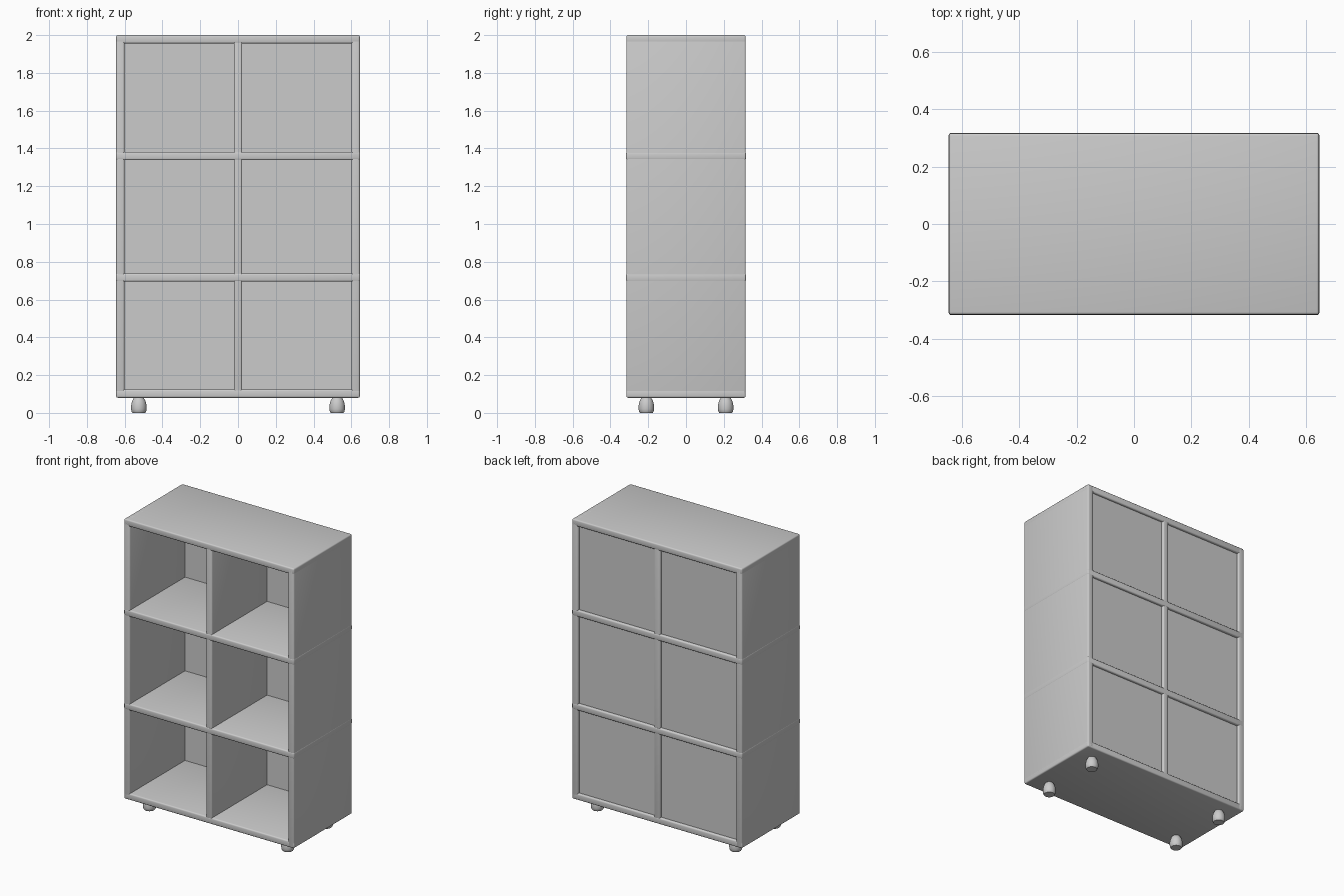
import bpy, bmesh, math

if "Cube" in bpy.data.objects:
    bpy.data.objects.remove(bpy.data.objects["Cube"])

W, D, T = 0.645, 0.316, 0.044   # half width, half depth, board thickness
Z0, Z1 = 0.08, 2.0


def smooth(ob):
    bpy.ops.object.select_all(action='DESELECT')
    ob.select_set(True)
    bpy.context.view_layer.objects.active = ob
    bpy.ops.object.shade_smooth_by_angle(angle=math.radians(35))


def board(name, x0, x1, y0, y1, z0, z1, bevel=0.009):
    me = bpy.data.meshes.new(name)
    bm = bmesh.new()
    bmesh.ops.create_cube(bm, size=1)
    for v in bm.verts:
        v.co = ((x0 + x1) / 2 + v.co.x * (x1 - x0),
                (y0 + y1) / 2 + v.co.y * (y1 - y0),
                (z0 + z1) / 2 + v.co.z * (z1 - z0))
    if bevel:
        bmesh.ops.bevel(bm, geom=bm.edges[:], offset=bevel, segments=3,
                        profile=0.5, affect='EDGES')
    bm.to_mesh(me)
    bm.free()
    ob = bpy.data.objects.new(name, me)
    bpy.context.collection.objects.link(ob)
    smooth(ob)
    return ob


def foot(name, x, y):
    # Turned bulb foot: (radius, z) profile, spun around its axis
    profile = [(0, 0.004), (0.034, 0.004), (0.039, 0.008), (0.041, 0.02),
               (0.041, 0.038), (0.038, 0.055), (0.033, 0.068), (0.027, 0.077),
               (0.025, 0.09), (0, 0.09)]
    profile = [(r, z if z > 0.004 else 0.0) for r, z in profile]
    bm = bmesh.new()
    vs = [bm.verts.new((r, 0, z)) for r, z in profile]
    es = [bm.edges.new(p) for p in zip(vs, vs[1:])]
    bmesh.ops.spin(bm, geom=vs + es, cent=(0, 0, 0), axis=(0, 0, 1),
                   angle=2 * math.pi, steps=32)
    bmesh.ops.remove_doubles(bm, verts=bm.verts[:], dist=1e-5)
    bmesh.ops.recalc_face_normals(bm, faces=bm.faces[:])
    me = bpy.data.meshes.new(name)
    bm.to_mesh(me)
    bm.free()
    ob = bpy.data.objects.new(name, me)
    ob.location = (x, y, 0)
    bpy.context.collection.objects.link(ob)
    smooth(ob)


# Outer case
board("top_board", -W, W, -D, D, Z1 - T, Z1)
board("bottom_board", -W, W, -D, D, Z0, Z0 + T)
board("left_side", -W, -W + T, -D, D, Z0, Z1)
board("right_side", W - T, W, -D, D, Z0, Z1)

# Centre divider
board("centre_divider", -T / 2, T / 2, -D + 0.001, D - 0.001, Z0 + 0.01, Z1 - 0.01)

# Shelves, ends just showing through the sides
for name, z in (("lower_shelf", 0.717), ("upper_shelf", 1.36)):
    board(name, -W - 0.001, W + 0.001, -D - 0.001, D + 0.001, z - T / 2, z + T / 2)

# Thin back panel, slightly recessed
board("back_panel", -W + 0.02, W - 0.02, 0.284, 0.299, Z0 + 0.02, Z1 - 0.02, 0)

# Feet
for sx, side in ((-1, "left"), (1, "right")):
    for sy, end in ((-1, "front"), (1, "back")):
        foot(f"{end}_{side}_foot", sx * 0.525, sy * 0.21)
